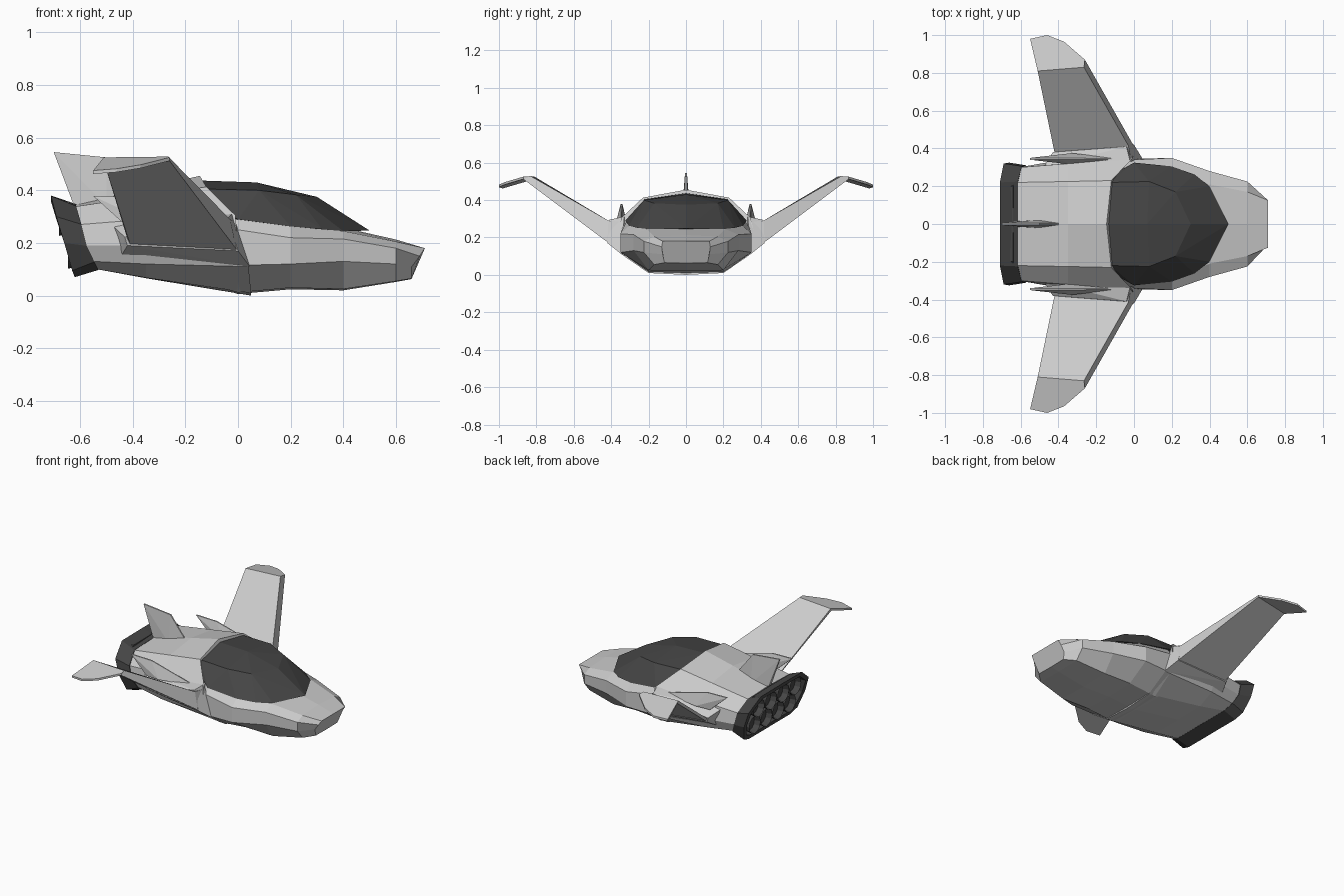
import bpy, bmesh
from mathutils import Vector, Matrix

if "Cube" in bpy.data.objects:
    bpy.data.objects.remove(bpy.data.objects["Cube"])

dark = bpy.data.materials.new("dark_grey")
dark.diffuse_color = (0.06, 0.06, 0.06, 1)
dark.use_nodes = True
dark.node_tree.nodes["Principled BSDF"].inputs["Base Color"].default_value = dark.diffuse_color


def finish(name, bm, mat=None):
    bmesh.ops.remove_doubles(bm, verts=bm.verts, dist=1e-5)
    bmesh.ops.recalc_face_normals(bm, faces=bm.faces)
    me = bpy.data.meshes.new(name)
    bm.to_mesh(me)
    bm.free()
    ob = bpy.data.objects.new(name, me)
    bpy.context.collection.objects.link(ob)
    if mat:
        me.materials.append(mat)
    return ob


def mirrored(half):
    """Close a half profile (first and last point on y = 0) into a loop."""
    return half + [(x, -y, z) for x, y, z in half[-2:0:-1]]


def loft(name, loops, mat=None, cap_start=True):
    bm = bmesh.new()
    rings = [[bm.verts.new(p) for p in loop] for loop in loops]
    n = len(rings[0])
    for a, b in zip(rings, rings[1:]):
        for i in range(n):
            j = (i + 1) % n
            bm.faces.new((a[i], a[j], b[j], b[i]))
    if cap_start:
        bm.faces.new(rings[0])
    bm.faces.new(rings[-1])
    return finish(name, bm, mat)


def hull(name, pts, mat=None):
    bm = bmesh.new()
    for p in pts:
        bm.verts.new(p)
    res = bmesh.ops.convex_hull(bm, input=bm.verts)
    junk = {g for g in res["geom_interior"] + res["geom_unused"]
            if isinstance(g, bmesh.types.BMVert)}
    bmesh.ops.delete(bm, geom=list(junk), context='VERTS')
    return finish(name, bm, mat)


def both(pts):
    return pts + [(x, -y, z) for x, y, z in pts if y]


def at(x, half):
    return [(x, y, z) for y, z in half]


# Front hull, nose to cockpit
nose = [(.71, 0, .18), (.71, .125, .18), (.69, .13, .15), (.66, .125, .11),
        (.66, .115, .065), (.66, 0, .063)]
front = [
    nose,
    at(.6, [(0, .213), (.17, .205), (.225, .18), (.225, .12), (.17, .055), (0, .052)]),
    at(.4, [(0, .258), (.21, .245), (.28, .215), (.28, .13), (.2, .025), (0, .02)]),
    at(.2, [(0, .275), (.3, .265), (.35, .22), (.35, .12), (.2, .03), (0, .024)]),
    at(0, [(0, .30), (.315, .292), (.34, .25), (.345, .115), (.2, .012), (0, .006)]),
    at(-.1, [(0, .30), (.28, .292), (.31, .25), (.31, .13), (.18, .04), (0, .036)]),
]
loft("front_hull", [mirrored(s) for s in front])

# Canopy
hull("canopy", both([
    (-.14, 0, .437), (.07, 0, .43), (.3, 0, .375),
    (-.125, .22, .405), (.08, .225, .40), (.22, .17, .383),
    (.5, 0, .247), (.4, .2, .245), (.32, .262, .252),
    (.2, .305, .263), (0, .325, .29), (-.08, .28, .33), (-.13, 0, .28)]), dark)

# Rear hull with slanted front rim
tail_loop = [(-.62, 0, .345), (-.62, .22, .338), (-.6, .3, .27), (-.58, .305, .19),
             (-.55, .28, .13), (-.535, .22, .1), (-.535, 0, .1)]
rear = [
    [(-.145, 0, .455), (-.12, .23, .413), (-.01, .345, .305), (0, .375, .18),
     (.04, .345, .11), (.05, .2, .01), (.05, 0, 0)],
    at(-.35, [(0, .408), (.225, .378), (.32, .29), (.345, .19), (.32, .12),
              (.21, .068), (0, .066)]),
    tail_loop,
]
loft("rear_hull", [mirrored(s) for s in rear])

# Engine shroud: flared ring with a recessed back
back = [(-.71, 0, .38), (-.71, .22, .378), (-.69, .32, .3), (-.66, .325, .2),
        (-.63, .285, .095), (-.62, .22, .07), (-.62, 0, .07)]
lip = [(x, y * .9, .225 + (z - .225) * .86) for x, y, z in back]
recess = [(x + .07, y, z) for x, y, z in lip]
collar = [(x + .005, y * 1.02, .222 + (z - .222) * 1.02) for x, y, z in tail_loop]
loft("engine_shroud", [mirrored(s) for s in (collar, back, lip, recess)], dark)

# Eight hollow engine nozzles in two rows
for row, (x, z) in enumerate([(-.645, .287), (-.61, .163)]):
    for col in range(4):
        y = (col - 1.5) * (.13 if row == 0 else .125)
        bm = bmesh.new()
        bmesh.ops.create_cone(bm, cap_ends=True, segments=12, radius1=.05, radius2=.06,
                              depth=.07, matrix=Matrix.Translation((x, y, z)) @
                              Matrix.Rotation(-1.5708, 4, 'Y'))
        bm.faces.ensure_lookup_table()
        end = min(bm.faces, key=lambda f: f.calc_center_median().x)
        bmesh.ops.inset_region(bm, faces=[end], thickness=.01)
        bmesh.ops.translate(bm, verts=end.verts, vec=(.04, 0, 0))
        finish(f"nozzle_{row}_{col}", bm, dark)

# Tail fin
hull("tail_fin", both([(-.615, .015, .32), (-.5, .022, .34), (-.39, .004, .385),
                       (-.70, .005, .545), (-.5, .005, .525)]))

# Wings, wing tips, root fairings and side fins on both sides
wing_root = [(-.02, .36, .285), (-.42, .33, .2), (-.41, .33, .185), (.0, .38, .165)]
wing_mid = [(-.03, .415, .29), (-.42, .375, .215), (-.41, .375, .195), (-.005, .42, .175)]
wing_bend = [(-.265, .83, .528), (-.51, .81, .525), (-.51, .82, .51), (-.26, .87, .512)]
tip_top = [(-.265, .83, .528), (-.26, .87, .525), (-.37, .965, .497), (-.46, 1, .482),
           (-.55, .98, .475), (-.51, .81, .525)]
fairing = [(-.04, .41, .295), (-.02, .33, .312), (0, .42, .17), (.045, .345, .11),
           (-.48, .30, .27), (-.43, .38, .222), (-.42, .375, .19), (-.45, .29, .14)]
fin = [(-.08, .002, .29), (-.33, .03, .275), (-.43, .015, .27),
       (-.55, .005, .378), (-.40, .004, .375)]

for side, s in (("left", 1), ("right", -1)):
    flip = lambda pts: [(x, y * s, z) for x, y, z in pts]
    loft(f"wing_{side}", [flip(p) for p in (wing_root, wing_mid, wing_bend)])
    loft(f"wing_tip_{side}", [flip(tip_top),
                              flip([(x, y, z - .013) for x, y, z in tip_top])])
    hull(f"wing_root_{side}", flip(fairing))
    hull(f"side_fin_{side}", [(x, y + s * .345, z) for x, y, z in both(fin)])
